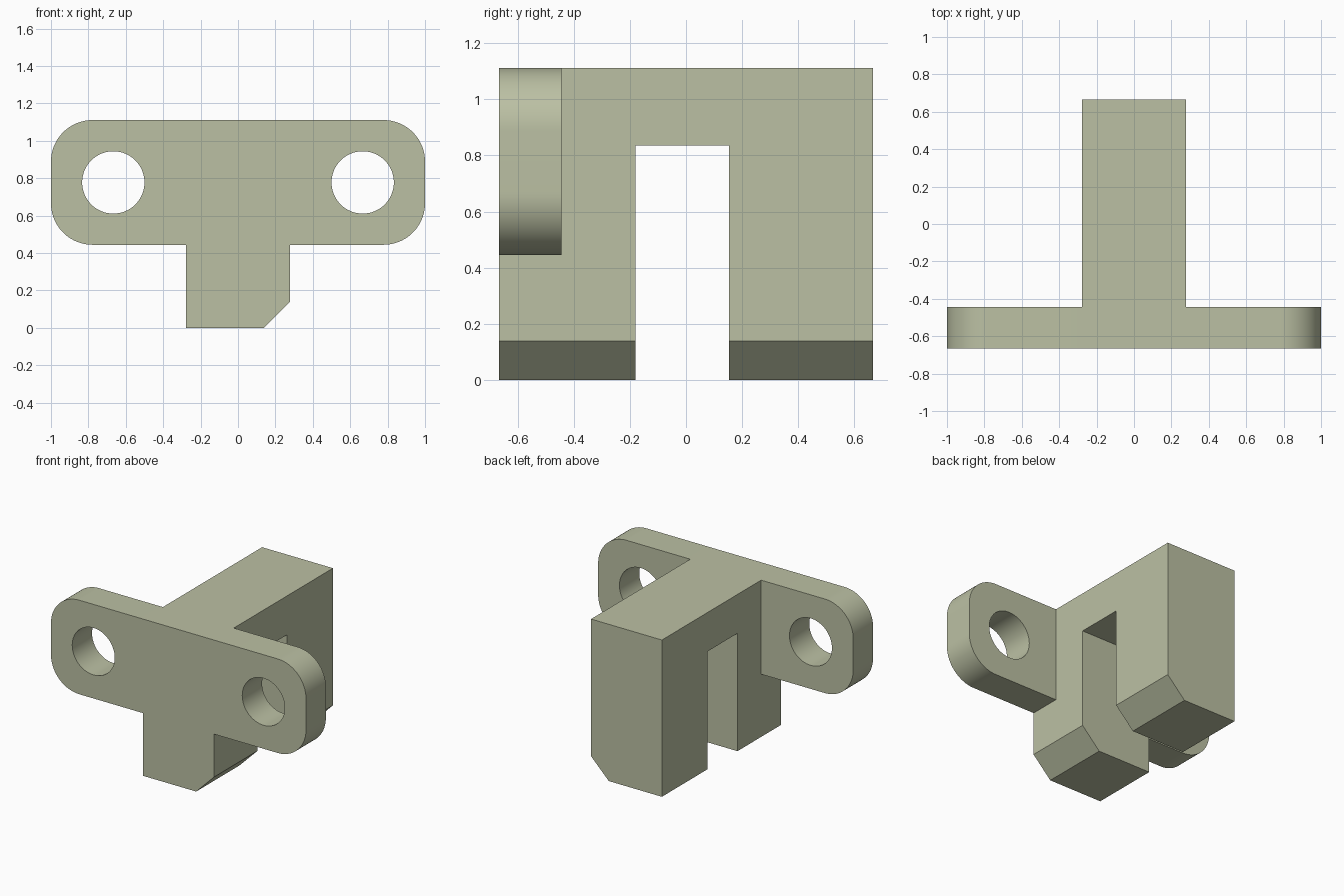
import bpy, bmesh, math

if "Cube" in bpy.data.objects:
    bpy.data.objects.remove(bpy.data.objects["Cube"], do_unlink=True)

U = 1 / 18                      # modelling unit
FRONT, BACK = -12 * U, 12 * U   # depth of the bracket
TOP = 20 * U
HOLE_Z = 14 * U

# Single sage grey-green finish
sage = bpy.data.materials.new("sage_grey")
sage.use_nodes = True
colour = (0.50, 0.53, 0.37, 1)
sage.diffuse_color = colour
sage.node_tree.nodes["Principled BSDF"].inputs["Base Color"].default_value = colour


def extrude_profile(name, points, y0, y1):
    """Solid from an (x, z) outline, extruded along y."""
    bm = bmesh.new()
    face = bm.faces.new([bm.verts.new((x, y0, z)) for x, z in points])
    moved = bmesh.ops.extrude_face_region(bm, geom=[face])["geom"]
    verts = [v for v in moved if isinstance(v, bmesh.types.BMVert)]
    bmesh.ops.translate(bm, verts=verts, vec=(0, y1 - y0, 0))
    bmesh.ops.recalc_face_normals(bm, faces=bm.faces)
    mesh = bpy.data.meshes.new(name)
    bm.to_mesh(mesh)
    bm.free()
    mesh.materials.append(sage)
    obj = bpy.data.objects.new(name, mesh)
    bpy.context.collection.objects.link(obj)
    return obj


def arc(cx, cz, r, start, sweep, n):
    return [(cx + r * math.cos(math.radians(start + sweep * i / n)),
             cz + r * math.sin(math.radians(start + sweep * i / n)))
            for i in range(n + 1)]


def combine(target, tool, operation):
    """Apply a boolean and discard the tool object."""
    tool.hide_render = True
    mod = target.modifiers.new(operation.lower(), 'BOOLEAN')
    mod.operation, mod.object, mod.solver = operation, tool, 'EXACT'
    bpy.ops.object.select_all(action='DESELECT')
    bpy.context.view_layer.objects.active = target
    target.select_set(True)
    bpy.ops.object.modifier_apply(modifier=mod.name)
    bpy.data.objects.remove(tool, do_unlink=True)


# Mounting plate with rounded corners
R = 4 * U
outline = []
for start, sx, cz in ((0, 1, TOP - R), (90, -1, TOP - R),
                      (180, -1, 8 * U + R), (270, 1, 8 * U + R)):
    outline += arc(sx * (1 - R), cz, R, start, 90, 24)
bracket = extrude_profile("mounting_bracket", outline, FRONT, FRONT + 4 * U)

# Deep block with one chamfered lower edge
w, c = 5 * U, 2.5 * U
block = extrude_profile("block", [(-w, 0), (w - c, 0), (w, c), (w, TOP), (-w, TOP)],
                        FRONT, BACK)
combine(bracket, block, 'UNION')

# Slot between the two legs, open at the bottom
slot = extrude_profile("slot_cutter", [(-0.5, -0.2), (0.5, -0.2), (0.5, 0.835), (-0.5, 0.835)],
                       -0.18, 0.154)
combine(bracket, slot, 'DIFFERENCE')

# Screw holes, one on each side
for side in (-1, 1):
    circle = arc(side * 12 * U, HOLE_Z, 3 * U, 0, 360, 64)[:-1]
    hole = extrude_profile("hole_cutter", circle, FRONT - 0.1, FRONT + 4 * U + 0.1)
    combine(bracket, hole, 'DIFFERENCE')

# Smooth the round surfaces, keep the edges crisp
bpy.ops.object.select_all(action='DESELECT')
bracket.select_set(True)
bpy.context.view_layer.objects.active = bracket
bpy.ops.object.shade_smooth_by_angle(angle=math.radians(30))
